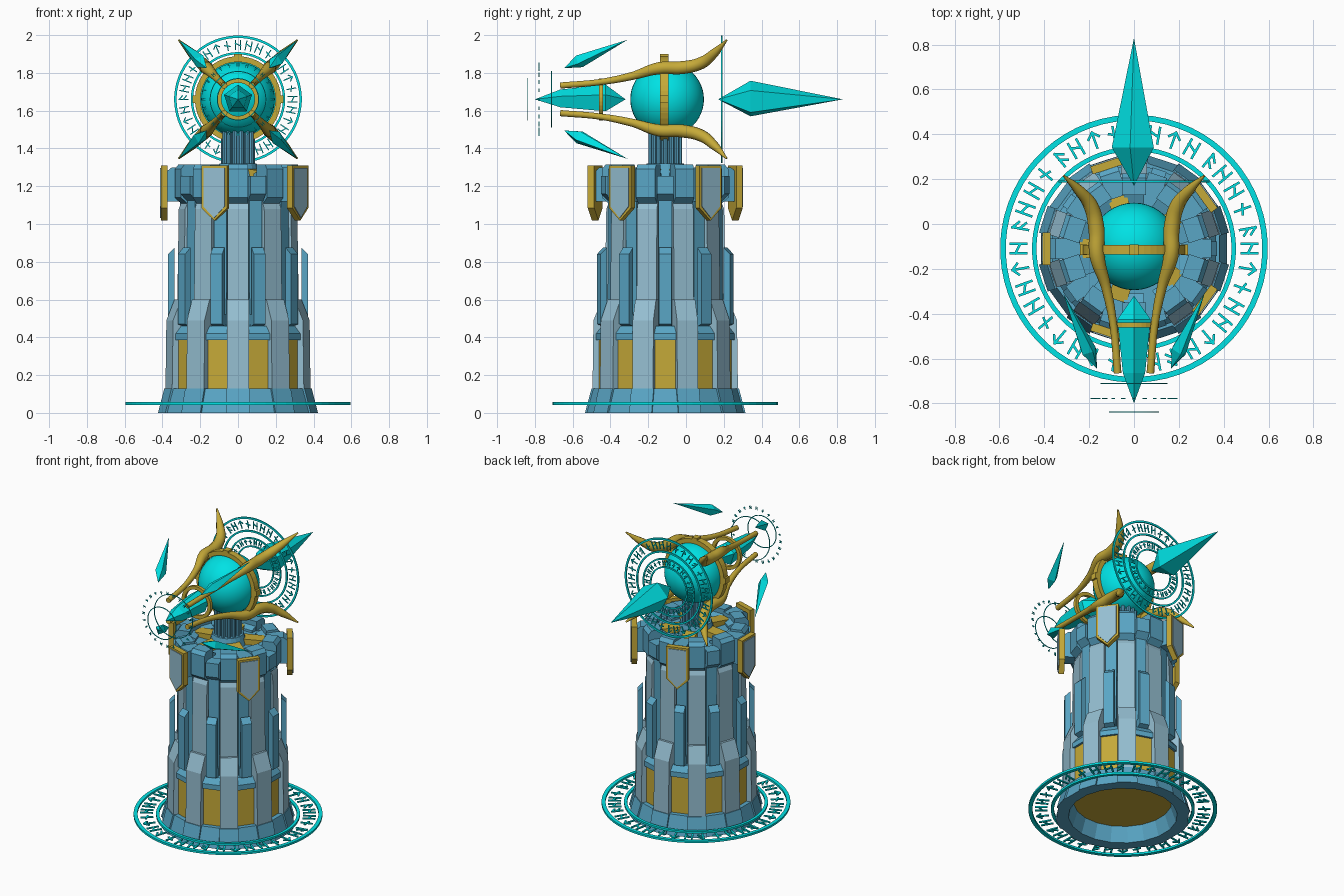
import bpy, bmesh, math
from mathutils import Vector, Matrix

if "Cube" in bpy.data.objects:
    bpy.data.objects.remove(bpy.data.objects["Cube"])

CY = -0.11          # tower axis in y
OZ = 1.66           # height of the orb
rad = math.radians


def material(name, col):
    m = bpy.data.materials.new(name)
    m.diffuse_color = (*col, 1)
    m.use_nodes = True
    m.node_tree.nodes["Principled BSDF"].inputs["Base Color"].default_value = m.diffuse_color
    return m


BLUE = material("blue_stone", (0.10, 0.38, 0.56))
PALE = material("pale_stone", (0.30, 0.52, 0.64))
GOLD = material("gold", (0.56, 0.40, 0.04))
TEAL = material("glow_teal", (0.0, 0.76, 0.78))


def finish(name, bm, mat, smooth=False):
    bmesh.ops.recalc_face_normals(bm, faces=bm.faces)
    me = bpy.data.meshes.new(name)
    bm.to_mesh(me)
    bm.free()
    me.materials.append(mat)
    if smooth:
        me.shade_smooth()
    ob = bpy.data.objects.new(name, me)
    bpy.context.collection.objects.link(ob)
    return ob


TOWER = Matrix.Translation((0, CY, 0))


def upright(y, x=0, z=OZ):
    """Turns a local z axis towards the front (-y)."""
    return Matrix.Translation((x, y, z)) @ Matrix.Rotation(rad(90), 4, 'X')


def lathe(name, prof, segs, mat, M=TOWER, smooth=False):
    """Closed (r, z) profile turned round local z."""
    bm = bmesh.new()
    rings = []
    for i in range(segs):
        a = 2 * math.pi * (i + 0.5) / segs - math.pi / 2
        rings.append([bm.verts.new(M @ Vector((r * math.cos(a), r * math.sin(a), z))) for r, z in prof])
    n = len(prof)
    for i in range(segs):
        A, B = rings[i], rings[(i + 1) % segs]
        for j in range(n):
            k = (j + 1) % n
            bm.faces.new((A[j], A[k], B[k], B[j]))
    bmesh.ops.remove_doubles(bm, verts=bm.verts, dist=1e-5)
    return finish(name, bm, mat, smooth)


def flat_ring(name, r0, r1, t, M, mat=TEAL, segs=64):
    return lathe(name, [(r0, -t), (r1, -t), (r1, t), (r0, t)], segs, mat, M)


def prisms(name, prof, width, angles, mat):
    """(r, z) profile extruded sideways, repeated round the tower."""
    bm = bmesh.new()
    for deg in angles:
        a = rad(deg)
        out = Vector((math.sin(a), -math.cos(a), 0))
        side = Vector((math.cos(a), math.sin(a), 0))
        L, R = [[bm.verts.new(TOWER @ (out * r + side * s * width / 2 + Vector((0, 0, z)))) for r, z in prof]
                for s in (-1, 1)]
        bm.faces.new(L)
        bm.faces.new(R)
        for j in range(len(prof)):
            k = (j + 1) % len(prof)
            bm.faces.new((L[j], L[k], R[k], R[j]))
    return finish(name, bm, mat)


def plates(name, outline, r0, r1, angles, mat):
    """(sideways, z) outline given thickness along the radius."""
    bm = bmesh.new()
    for deg in angles:
        a = rad(deg)
        out = Vector((math.sin(a), -math.cos(a), 0))
        side = Vector((math.cos(a), math.sin(a), 0))
        A, B = [[bm.verts.new(TOWER @ (out * r + side * s + Vector((0, 0, z)))) for s, z in outline]
                for r in (r0, r1)]
        bm.faces.new(A)
        bm.faces.new(B)
        for j in range(len(outline)):
            k = (j + 1) % len(outline)
            bm.faces.new((A[j], A[k], B[k], B[j]))
    return finish(name, bm, mat)


def crystal(name, a, b, stations, sides, spin=0):
    """Faceted spindle from a to b; stations are (fraction, radius)."""
    a, b = Vector(a), Vector(b)
    q = (b - a).to_track_quat('Z', 'Y')
    bm = bmesh.new()
    rings = []
    for f, r in stations:
        rings.append([bm.verts.new(a.lerp(b, f) + q @ Vector((r * math.cos(t), r * math.sin(t), 0)))
                      for t in (spin + 2 * math.pi * i / sides for i in range(sides))])
    va, vb = bm.verts.new(a), bm.verts.new(b)
    for i in range(sides):
        k = (i + 1) % sides
        bm.faces.new((va, rings[0][k], rings[0][i]))
        bm.faces.new((vb, rings[-1][i], rings[-1][k]))
        for A, B in zip(rings, rings[1:]):
            bm.faces.new((A[i], A[k], B[k], B[i]))
    return finish(name, bm, TEAL)


# abstract strokes in a unit cell (sideways, radial)
STROKES = [
    [(0, 0, 0, 1), (0, 1, .4, .65), (0, .55, .4, .2)],
    [(-.3, 0, -.3, 1), (.3, 0, .3, 1), (-.3, .7, .3, .4)],
    [(0, 0, 0, 1), (-.35, .65, 0, 1), (.35, .65, 0, 1)],
    [(0, 0, 0, 1), (-.3, .6, .3, .4)],
]


def marks(name, r0, r1, n, w, t, M):
    bm = bmesh.new()
    h = r1 - r0
    for i in range(n):
        rot = Matrix.Rotation(2 * math.pi * i / n, 4, 'Z')
        for x0, y0, x1, y1 in STROKES[i * 7 % 4 if i % 3 else 1]:
            p, q = Vector((x0 * h, r0 + y0 * h, 0)), Vector((x1 * h, r0 + y1 * h, 0))
            d = q - p
            box = (M @ rot @ Matrix.Translation((p + q) / 2) @ Matrix.Rotation(math.atan2(d.y, d.x), 4, 'Z')
                   @ Matrix.Diagonal((d.length + w, w, 2 * t, 1)))
            bmesh.ops.create_cube(bm, size=1, matrix=box)
    return finish(name, bm, TEAL)


PILLARS = range(0, 360, 36)
BAYS = range(18, 360, 36)
SHIELDS = range(54, 414, 72)
GAPS = range(18, 378, 72)

# Tower base and body
lathe("base_skirt", [(.42, 0), (.385, .13), (.30, .13), (.345, 0)], 20, BLUE)
prisms("base_gores", [(.425, 0), (.39, .13), (.34, .13), (.37, 0)], .125, PILLARS, BLUE)
lathe("gold_drum", [(0, .10), (.355, .10), (.355, .40), (0, .40)], 20, GOLD)
lathe("drum_band", [(0, .385), (.37, .385), (.37, .42), (.34, .46), (0, .46)], 20, BLUE)
prisms("lower_pillars", [(.28, .13), (.385, .13), (.38, .49), (.335, .60), (.28, .60)], .115, PILLARS, PALE)
lathe("tower_shaft", [(0, .45), (.295, .45), (.285, 1.1), (.31, 1.16), (.31, 1.25), (0, 1.25)], 20, BLUE)
prisms("upper_pillars", [(.26, .58), (.32, .58), (.312, 1.08), (.29, 1.13), (.26, 1.13)], .11, PILLARS, PALE)
prisms("bay_ribs", [(.26, .45), (.31, .45), (.305, 1.25), (.26, 1.25)], .07, BAYS, BLUE)
prisms("buttress_slats", [(.28, .44), (.37, .47), (.37, .84), (.335, .875), (.335, .52), (.28, .52)],
       .065, BAYS, BLUE)

# Battlements
prisms("merlons", [(.24, 1.18), (.29, 1.10), (.335, 1.14), (.335, 1.29), (.315, 1.315), (.24, 1.315)],
       .105, PILLARS, BLUE)
prisms("merlon_steps", [(.20, 1.20), (.25, 1.20), (.25, 1.285), (.20, 1.265)], .09, PILLARS, BLUE)
prisms("gap_sills", [(.26, 1.12), (.30, 1.12), (.345, 1.16), (.345, 1.255), (.26, 1.255)], .085, GAPS, BLUE)
prisms("shield_mounts", [(.24, 1.12), (.375, 1.12), (.375, 1.28), (.35, 1.30), (.24, 1.30)], .09, SHIELDS, BLUE)
prisms("gold_floor_wedges", [(.06, 1.24), (.24, 1.24), (.24, 1.275), (.06, 1.295)], .085, SHIELDS, GOLD)


def shield(k, drop):
    return [(-.072 + k, 1.31 - k), (.072 - k, 1.31 - k), (.072 - k, 1.085 + drop), (0, 1.018 + drop * 1.7),
            (-.072 + k, 1.085 + drop)]


plates("shield_frames", shield(0, 0), .372, .408, SHIELDS, GOLD)
plates("shield_faces", shield(.013, .008), .40, .413, SHIELDS, PALE)

# Fluted column under the orb
lathe("column_core", [(0, 1.24), (.07, 1.24), (.07, 1.50), (0, 1.50)], 20, BLUE)
bm = bmesh.new()
for i in range(14):
    a = 2 * math.pi * i / 14
    M = Matrix.Translation((.078 * math.cos(a), CY + .078 * math.sin(a), 1.385))
    bmesh.ops.create_cone(bm, cap_ends=True, segments=8, radius1=.013, radius2=.013, depth=.25, matrix=M)
finish("column_flutes", bm, BLUE)
lathe("column_foot", [(0, 1.24), (.12, 1.24), (.10, 1.32), (0, 1.32)], 20, BLUE)

# Orb and its gold bands
bm = bmesh.new()
bmesh.ops.create_uvsphere(bm, u_segments=40, v_segments=24, radius=.195,
                          matrix=Matrix.Translation((0, -.10, OZ)))
finish("orb", bm, TEAL, True)
flat_ring("orb_band", .198, .228, .022, upright(-.115), GOLD, 48)
flat_ring("front_band", .088, .112, .011, upright(-.45), GOLD, 32)
bm = bmesh.new()
for i in range(4):
    M = Matrix.Translation((0, -.115, OZ)) @ Matrix.Rotation(i * math.pi / 2, 4, 'Y')
    bmesh.ops.create_cube(bm, size=1, matrix=M @ Matrix.Translation((0, 0, .225)) @ Matrix.Diagonal((.04, .045, .03, 1)))
finish("band_studs", bm, GOLD)

# Four curved horns holding the orb: (y, diagonal offset, radius)
HORN = [(-.665, .073, .017), (-.45, .092, .017), (-.28, .125, .022), (-.14, .165, .034), (-.02, .168, .036),
        (.08, .192, .033), (.15, .245, .024), (.215, .313, .005)]
for sx in (-1, 1):
    for sz in (-1, 1):
        cu = bpy.data.curves.new("horn_path", 'CURVE')
        cu.dimensions = '3D'
        cu.bevel_depth = 1
        cu.bevel_resolution = 3
        cu.resolution_u = 6
        cu.use_fill_caps = True
        sp = cu.splines.new('BEZIER')
        sp.bezier_points.add(len(HORN) - 1)
        for p, (y, d, r) in zip(sp.bezier_points, HORN):
            p.co = (sx * d, y, OZ + sz * d)
            p.radius = r
            p.handle_left_type = p.handle_right_type = 'AUTO'
        cu.materials.append(GOLD)
        tag = ("left" if sx < 0 else "right") + ("_lower" if sz < 0 else "_upper")
        bpy.context.collection.objects.link(bpy.data.objects.new("horn_" + tag, cu))
        # floating shard beside each horn
        crystal("shard_" + tag, (sx * .165, -.645, OZ + sz * .165), (sx * .315, -.31, OZ + sz * .315),
                [(.24, .036)], 4, .4)

# Large crystals
crystal("front_crystal", (0, -.80, OZ), (0, -.32, OZ), [(.28, .052), (.78, .078)], 5, rad(90))
crystal("rear_crystal", (0, .17, OZ), (0, .83, OZ), [(.26, .10)], 5, rad(80))

# Ground circle
G = Matrix.Translation((0, CY, .05))
flat_ring("ground_ring_outer", .572, .597, .007, G)
flat_ring("ground_ring_inner", .435, .455, .007, G)
marks("ground_marks", .48, .55, 36, .011, .004, G)

# Rear circle
B = upright(.19)
flat_ring("rear_ring_outer", .325, .338, .004, B)
flat_ring("rear_ring_inner", .238, .250, .004, B)
marks("rear_marks", .264, .311, 32, .006, .003, B)
flat_ring("rear_ring_small", .19, .20, .004, B)
marks("rear_marks_small", .155, .182, 28, .005, .003, B)
flat_ring("rear_ring_core", .135, .145, .004, B)

# Front circles
flat_ring("front_ring_wide", .145, .15, .002, upright(-.712))
marks("front_marks", .175, .193, 24, .0035, .002, upright(-.778))
flat_ring("front_ring_tip", .107, .112, .002, upright(-.838))
